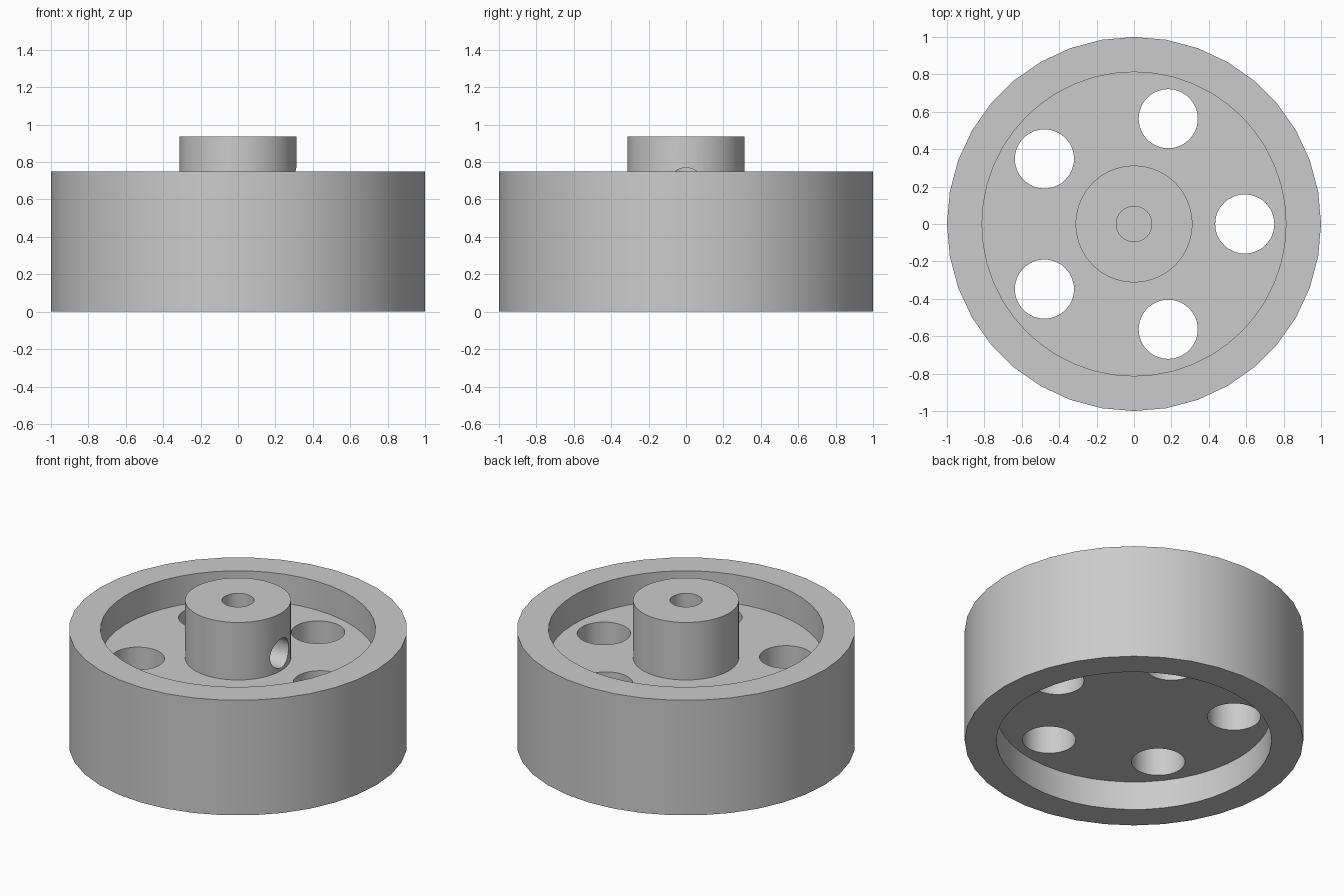
import bpy
from math import cos, sin, tau, pi

cube = bpy.data.objects.get("Cube")
if cube:
    bpy.data.objects.remove(cube, do_unlink=True)

grey = bpy.data.materials.new("plain grey")
grey.use_nodes = True
COLOUR = (0.6, 0.6, 0.6, 1)
grey.diffuse_color = COLOUR
grey.node_tree.nodes["Principled BSDF"].inputs["Base Color"].default_value = COLOUR


def cylinder(name, radius, z0, z1, sides, x=0, y=0):
    """Upright cylinder between two heights."""
    bpy.ops.mesh.primitive_cylinder_add(
        vertices=sides, radius=radius, depth=z1 - z0, location=(x, y, (z0 + z1) / 2))
    obj = bpy.context.object
    obj.name = name
    obj.data.materials.append(grey)
    return obj


def combine(target, tool, operation):
    """Apply a boolean and discard the tool."""
    mod = target.modifiers.new(operation, 'BOOLEAN')
    mod.operation = operation
    mod.solver = 'EXACT'
    mod.object = tool
    bpy.ops.object.select_all(action='DESELECT')
    bpy.context.view_layer.objects.active = target
    target.select_set(True)
    bpy.ops.object.modifier_apply(modifier=mod.name)
    bpy.data.objects.remove(tool, do_unlink=True)


HEIGHT, WEB_LOW, WEB_TOP, HUB_TOP = 0.75, 0.1875, 0.5625, 0.9375
RIM_INNER, HUB_RADIUS, BORE_RADIUS = 0.8125, 0.3125, 0.095

# Rim with a recess on each side of the web
wheel = cylinder("wheel", 1, 0, HEIGHT, 36)
combine(wheel, cylinder("upper_recess", RIM_INNER, WEB_TOP, 1, 48), 'DIFFERENCE')
combine(wheel, cylinder("lower_recess", RIM_INNER, -0.2, WEB_LOW, 48), 'DIFFERENCE')

# Raised hub
combine(wheel, cylinder("hub", HUB_RADIUS, 0.4, HUB_TOP, 64), 'UNION')

# Ring of five lightening holes
for i in range(5):
    a = i * tau / 5
    hole = cylinder("web_hole", 0.158, 0.1, 0.65, 48, 0.592 * cos(a), 0.592 * sin(a))
    combine(wheel, hole, 'DIFFERENCE')

# Blind axle bore
combine(wheel, cylinder("bore", BORE_RADIUS, 0.3125, 1.1, 32), 'DIFFERENCE')

# Set screw hole from the left side of the hub into the bore
screw = cylinder("screw_hole", BORE_RADIUS, 0.47, 0.88, 32, x=0.205)
screw.rotation_euler.y = pi / 2
bpy.context.view_layer.update()
combine(wheel, screw, 'DIFFERENCE')

bpy.ops.object.shade_smooth_by_angle(angle=pi / 6)
